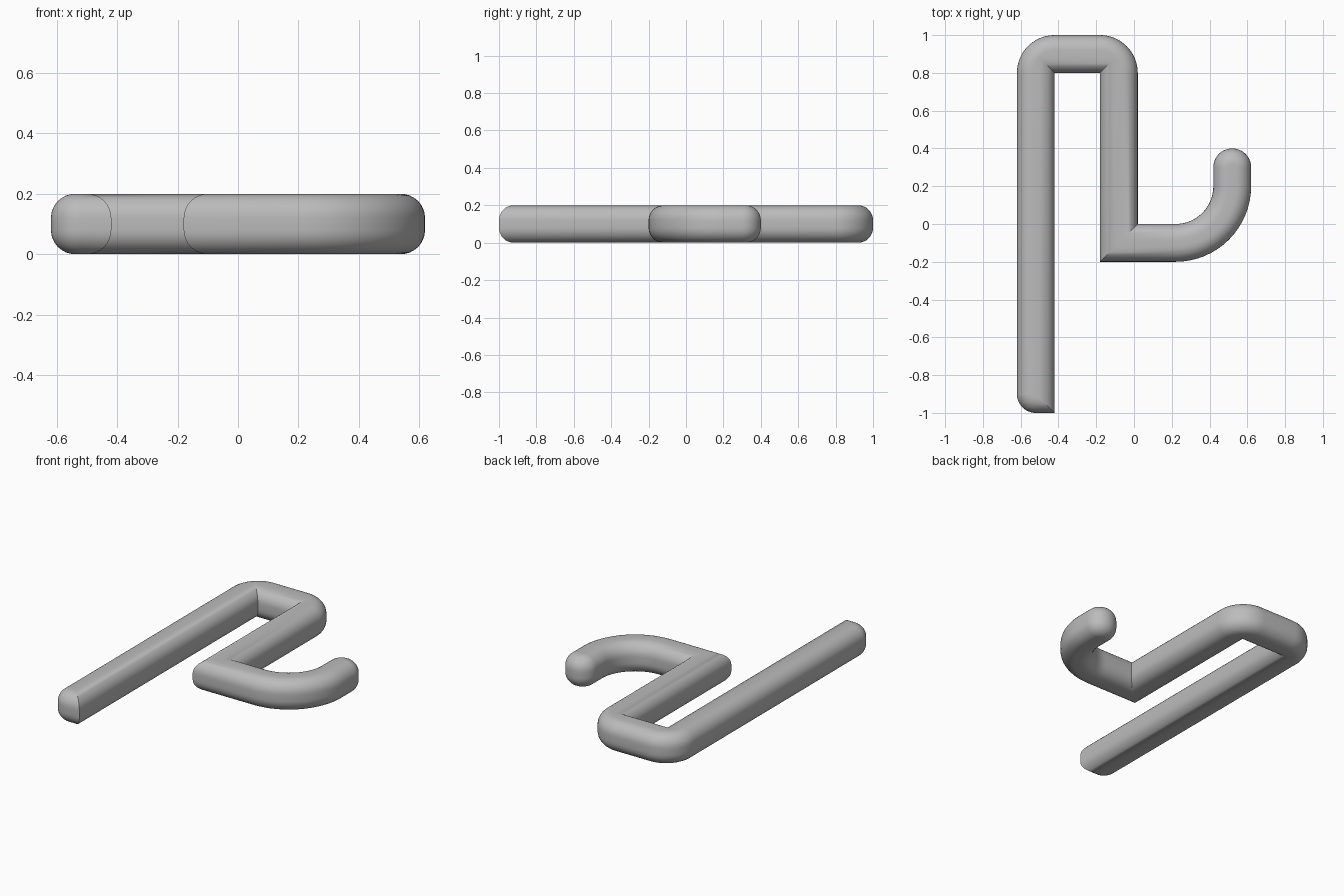
import bpy, bmesh, math
from mathutils import Vector

cube = bpy.data.objects.get("Cube")
if cube:
    bpy.data.objects.remove(cube)

HEIGHT, FILLET = 0.2, 0.08
ARC_STEPS, FILLET_STEPS = 16, 8

# Counterclockwise outline corners: x, y, corner radius
CORNERS = [
    (-0.62, -1.0, 0.1), (-0.42, -1.0, 0), (-0.42, 0.8, 0), (-0.18, 0.8, 0),
    (-0.18, -0.2, 0), (0.62, -0.2, 0.4), (0.62, 0.4, 0.1), (0.42, 0.4, 0.1),
    (0.42, 0.0, 0.2), (0.02, 0.0, 0), (0.02, 1.0, 0.2), (-0.62, 1.0, 0.2),
]


def outline(inset):
    """Rounded outline moved inward; every corner is a right angle."""
    points = []
    for i, (x, y, radius) in enumerate(CORNERS):
        p = Vector((x, y))
        before = Vector(CORNERS[i - 1][:2])
        after = Vector(CORNERS[(i + 1) % len(CORNERS)][:2])
        d_in, d_out = (p - before).normalized(), (after - p).normalized()
        turn = 1 if d_in.cross(d_out) > 0 else -1
        p += (d_out - d_in) * turn * inset
        if radius == 0:
            points.append(p)
            continue
        r = radius - turn * inset
        centre = p + (d_out - d_in) * r
        for k in range(ARC_STEPS + 1):
            a = math.pi / 2 * k / ARC_STEPS
            points.append(centre - d_out * r * math.cos(a) + d_in * r * math.sin(a))
    return points


# Edge fillet profile: inset and height, bottom to top
profile = []
for k in range(FILLET_STEPS + 1):
    a = math.pi / 2 * k / FILLET_STEPS
    profile.append((FILLET * (1 - math.sin(a)), FILLET * (1 - math.cos(a))))
profile += [(inset, HEIGHT - z) for inset, z in reversed(profile)]

# Bent rod with rounded edges and mitred inner corners
bm = bmesh.new()
rings = [[bm.verts.new((p.x, p.y, z)) for p in outline(inset)] for inset, z in profile]
for low, high in zip(rings, rings[1:]):
    for i in range(len(low)):
        j = (i + 1) % len(low)
        bm.faces.new((low[i], low[j], high[j], high[i]))
bm.faces.new(rings[-1])
bm.faces.new(rings[0][::-1])
bmesh.ops.remove_doubles(bm, verts=bm.verts, dist=0.0001)
bmesh.ops.triangulate(bm, faces=[f for f in bm.faces if len(f.verts) > 4])
bmesh.ops.recalc_face_normals(bm, faces=bm.faces)
mesh = bpy.data.meshes.new("bent_hook")
bm.to_mesh(mesh)
bm.free()

# Grey material
grey = bpy.data.materials.new("grey")
grey.use_nodes = True
colour = (0.5, 0.5, 0.5, 1)
grey.diffuse_color = colour
grey.node_tree.nodes["Principled BSDF"].inputs["Base Color"].default_value = colour
mesh.materials.append(grey)

hook = bpy.data.objects.new("bent_hook", mesh)
bpy.context.collection.objects.link(hook)
bpy.ops.object.select_all(action="DESELECT")
hook.select_set(True)
bpy.context.view_layer.objects.active = hook
bpy.ops.object.shade_smooth_by_angle(angle=math.radians(30))
